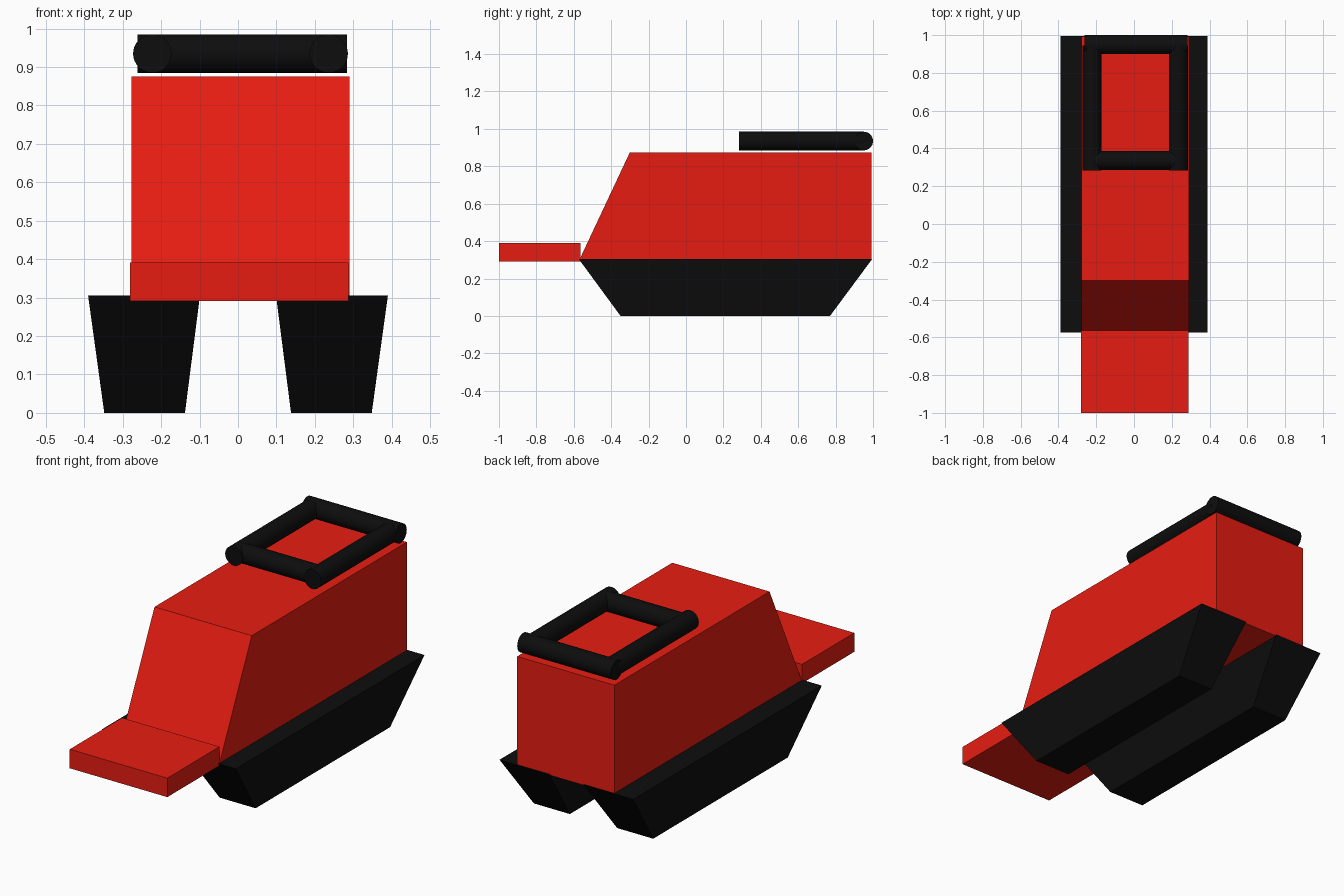
import bpy, bmesh
from math import pi
from mathutils import Matrix

if "Cube" in bpy.data.objects:
    bpy.data.objects.remove(bpy.data.objects["Cube"])


def material(name, rgb):
    mat = bpy.data.materials.new(name)
    mat.diffuse_color = (*rgb, 1)
    mat.use_nodes = True
    mat.node_tree.nodes["Principled BSDF"].inputs["Base Color"].default_value = mat.diffuse_color
    return mat


red = material("red paint", (0.8, 0.012, 0.006))
black = material("black rubber", (0.004, 0.004, 0.004))


def finish(name, bm, mat):
    bmesh.ops.recalc_face_normals(bm, faces=bm.faces)
    mesh = bpy.data.meshes.new(name)
    bm.to_mesh(mesh)
    bm.free()
    mesh.materials.append(mat)
    obj = bpy.data.objects.new(name, mesh)
    bpy.context.collection.objects.link(obj)
    return obj


def loft(name, lower, upper, mat):
    """Bridge two matching closed outlines and cap both."""
    bm = bmesh.new()
    a = [bm.verts.new(p) for p in lower]
    b = [bm.verts.new(p) for p in upper]
    bm.faces.new(a)
    bm.faces.new(b)
    for i in range(len(a)):
        j = (i + 1) % len(a)
        bm.faces.new((a[i], a[j], b[j], b[i]))
    return finish(name, bm, mat)


def rect(x0, x1, y0, y1, z):
    return [(x0, y0, z), (x1, y0, z), (x1, y1, z), (x0, y1, z)]


def bar(name, axis, start, end, across, z=0.935, radius=0.05):
    """Round bar along x or y."""
    bm = bmesh.new()
    bmesh.ops.create_cone(bm, cap_ends=True, segments=32, radius1=radius,
                          radius2=radius, depth=end - start)
    mid = (start + end) / 2
    if axis == 'X':
        place = Matrix.Translation((mid, across, z)) @ Matrix.Rotation(pi / 2, 4, 'Y')
    else:
        place = Matrix.Translation((across, mid, z)) @ Matrix.Rotation(pi / 2, 4, 'X')
    bmesh.ops.transform(bm, matrix=place, verts=bm.verts)
    for f in bm.faces:
        f.smooth = len(f.verts) == 4
    for e in bm.edges:
        e.smooth = all(len(f.verts) == 4 for f in e.link_faces)
    finish(name, bm, black)


# Hull with a sloped front, and the low plate ahead of it
profile = [(-0.57, 0.30), (0.992, 0.30), (0.992, 0.875), (-0.30, 0.875)]
loft("hull", [(-0.277, y, z) for y, z in profile],
     [(0.29, y, z) for y, z in profile], red)
loft("front_plate", rect(-0.281, 0.288, -1.0, -0.565, 0.291),
     rect(-0.281, 0.288, -1.0, -0.565, 0.391), red)

# Tapered tracks, one per side
for side, s in (("left", -1), ("right", 1)):
    loft(side + "_track", rect(s * 0.138, s * 0.348, -0.35, 0.77, 0),
         rect(s * 0.099, s * 0.39, -0.574, 0.996, 0.305), black)

# Roof rack frame of round bars
bar("left_rack_rail", 'Y', 0.283, 0.945, -0.223)
bar("right_rack_rail", 'Y', 0.283, 0.945, 0.236)
bar("rear_rack_bar", 'X', -0.261, 0.284, 0.95)
bar("front_rack_bar", 'X', -0.23, 0.24, 0.337)
